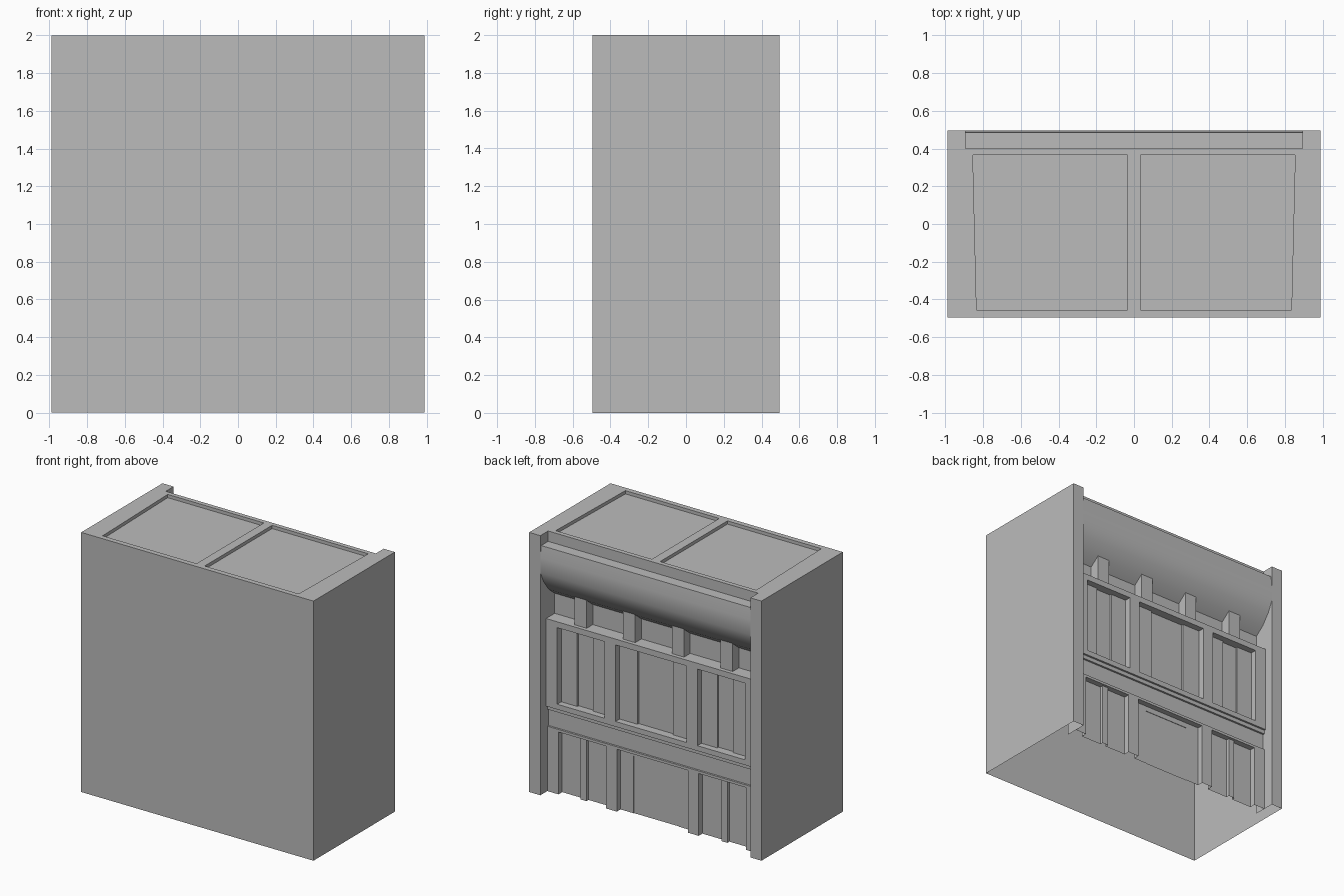
import bpy
import bmesh
from mathutils import Vector

cube = bpy.data.objects.get("Cube")
if cube:
    bpy.data.objects.remove(cube, do_unlink=True)

grey = bpy.data.materials.new("plain grey")
grey.use_nodes = True
grey.diffuse_color = (0.5, 0.5, 0.5, 1)
grey.node_tree.nodes["Principled BSDF"].inputs["Base Color"].default_value = (0.5, 0.5, 0.5, 1)

HALF_W, HALF_D, TOP = 0.99, 0.495, 2.0
PIER = 0.895      # inner edge of the corner piers
WALL = 0.32       # rearmost plane of the shopfront
ROOF_EDGE = 0.40  # where the roof drops to the gutter


def face(bm, points, normal):
    """Add a polygon turned towards the given normal."""
    f = bm.faces.new([bm.verts.new(p) for p in points])
    f.normal_update()
    if f.normal.dot(Vector(normal)) < 0:
        f.normal_flip()
    return f


def finish(bm, name):
    bmesh.ops.remove_doubles(bm, verts=bm.verts, dist=0.0001)
    mesh = bpy.data.meshes.new(name)
    bm.to_mesh(mesh)
    bm.free()
    mesh.materials.append(grey)
    obj = bpy.data.objects.new(name, mesh)
    bpy.context.collection.objects.link(obj)
    return obj


# Outer walls and hollow corner piers, open underneath
bm = bmesh.new()
half = [(0, -HALF_D), (HALF_W, -HALF_D), (HALF_W, HALF_D), (PIER, HALF_D), (PIER, WALL)]
for s in (1, -1):
    for (xa, ya), (xb, yb) in zip(half, half[1:]):
        face(bm, [(s * xa, ya, 0), (s * xb, yb, 0), (s * xb, yb, TOP), (s * xa, ya, TOP)],
             (s * (yb - ya), xa - xb, 0))
finish(bm, "outer_walls")

# Roof with two sunken panels, slightly tapered towards the front
bm = bmesh.new()
rows = [-HALF_D, -0.455, 0.365, ROOF_EDGE]
SINK = 0.025


def roof_columns(y):
    outer = 0.846 + 0.024 * y
    return [-HALF_W, -outer, -0.035, 0.035, outer, HALF_W]


for j in range(3):
    low, high = roof_columns(rows[j]), roof_columns(rows[j + 1])
    for i in range(5):
        ring = [Vector((low[i], rows[j], TOP)), Vector((low[i + 1], rows[j], TOP)),
                Vector((high[i + 1], rows[j + 1], TOP)), Vector((high[i], rows[j + 1], TOP))]
        if j == 1 and i in (1, 3):
            drop = Vector((0, 0, -SINK))
            mid = sum(ring, Vector()) / 4
            for a, b in zip(ring, ring[1:] + ring[:1]):
                face(bm, [a, b, b + drop, a + drop], mid - (a + b) / 2)
            ring = [p + drop for p in ring]
        face(bm, ring, (0, 0, 1))
for s in (1, -1):
    face(bm, [(s * PIER, ROOF_EDGE, TOP), (s * HALF_W, ROOF_EDGE, TOP),
              (s * HALF_W, HALF_D, TOP), (s * PIER, HALF_D, TOP)], (0, 0, 1))
finish(bm, "roof")

# Gutter behind the roof and the rounded canopy below it
bm = bmesh.new()
profile = [(ROOF_EDGE, TOP), (ROOF_EDGE, 1.92), (0.485, 1.92), (0.495, 1.83), (0.495, 1.715),
           (0.455, 1.63), (0.39, 1.545), (WALL, 1.49)]
for (ya, za), (yb, zb) in zip(profile, profile[1:]):
    face(bm, [(-PIER, ya, za), (PIER, ya, za), (PIER, yb, zb), (-PIER, yb, zb)],
         (0, za - zb, yb - ya))
canopy = finish(bm, "canopy")
bpy.context.view_layer.objects.active = canopy
canopy.select_set(True)
bpy.ops.object.shade_smooth_by_angle(angle=0.8)
canopy.select_set(False)

# Shopfront relief: x range, z range, plane y; later entries override earlier ones
relief = [
    (-PIER, PIER, 0, 1.56, WALL),         # back wall
    (-PIER, PIER, 0, 0.50, 0.41),         # ground floor frame
    (-PIER, PIER, 0.50, 0.63, 0.395),     # sign band
    (-PIER, PIER, 0.63, 0.66, 0.41),      # step under the upper frame
    (-PIER, PIER, 0.66, 1.335, 0.425),    # upper frame
    (-0.303, 0.303, 0.70, 1.29, 0.375),   # upper middle window
    (-0.15, 0.15, 0.70, 1.29, 0.36),
    (-0.303, 0.303, 0, 0.48, 0.365),      # entrance
    (-0.19, 0.19, 0, 0.44, 0.361),
]
paired = [
    (0.157, 0.26, 1.335, 1.56, 0.395),    # posts under the canopy
    (0.57, 0.675, 1.335, 1.56, 0.395),
    (0.395, 0.80, 0.70, 1.29, 0.375),     # upper side windows
    (0.53, 0.665, 0.70, 1.29, 0.36),
    (0.395, 0.80, 0, 0.48, 0.365),        # ground floor side windows
    (0.575, 0.625, 0, 0.48, 0.39),        # mullions
]
for x0, x1, z0, z1, y in paired:
    relief += [(x0, x1, z0, z1, y), (-x1, -x0, z0, z1, y)]

xs = sorted({x for r in relief for x in r[:2]})
zs = sorted({z for r in relief for z in r[2:4]})


def plane(i, k):
    x, z = (xs[i] + xs[i + 1]) / 2, (zs[k] + zs[k + 1]) / 2
    return [r[4] for r in relief if r[0] < x < r[1] and r[2] < z < r[3]][-1]


bm = bmesh.new()
for i in range(len(xs) - 1):
    for k in range(len(zs) - 1):
        xa, xb, za, zb, y = xs[i], xs[i + 1], zs[k], zs[k + 1], plane(i, k)
        face(bm, [(xa, y, za), (xb, y, za), (xb, y, zb), (xa, y, zb)], (0, 1, 0))
        # jambs, then sills and soffits, where neighbouring planes differ
        if i + 2 < len(xs) and plane(i + 1, k) != y:
            n = plane(i + 1, k)
            face(bm, [(xb, y, za), (xb, n, za), (xb, n, zb), (xb, y, zb)], (y - n, 0, 0))
        if k + 2 < len(zs) and plane(i, k + 1) != y:
            n = plane(i, k + 1)
            face(bm, [(xa, y, zb), (xb, y, zb), (xb, n, zb), (xa, n, zb)], (0, 0, y - n))
finish(bm, "shopfront")
